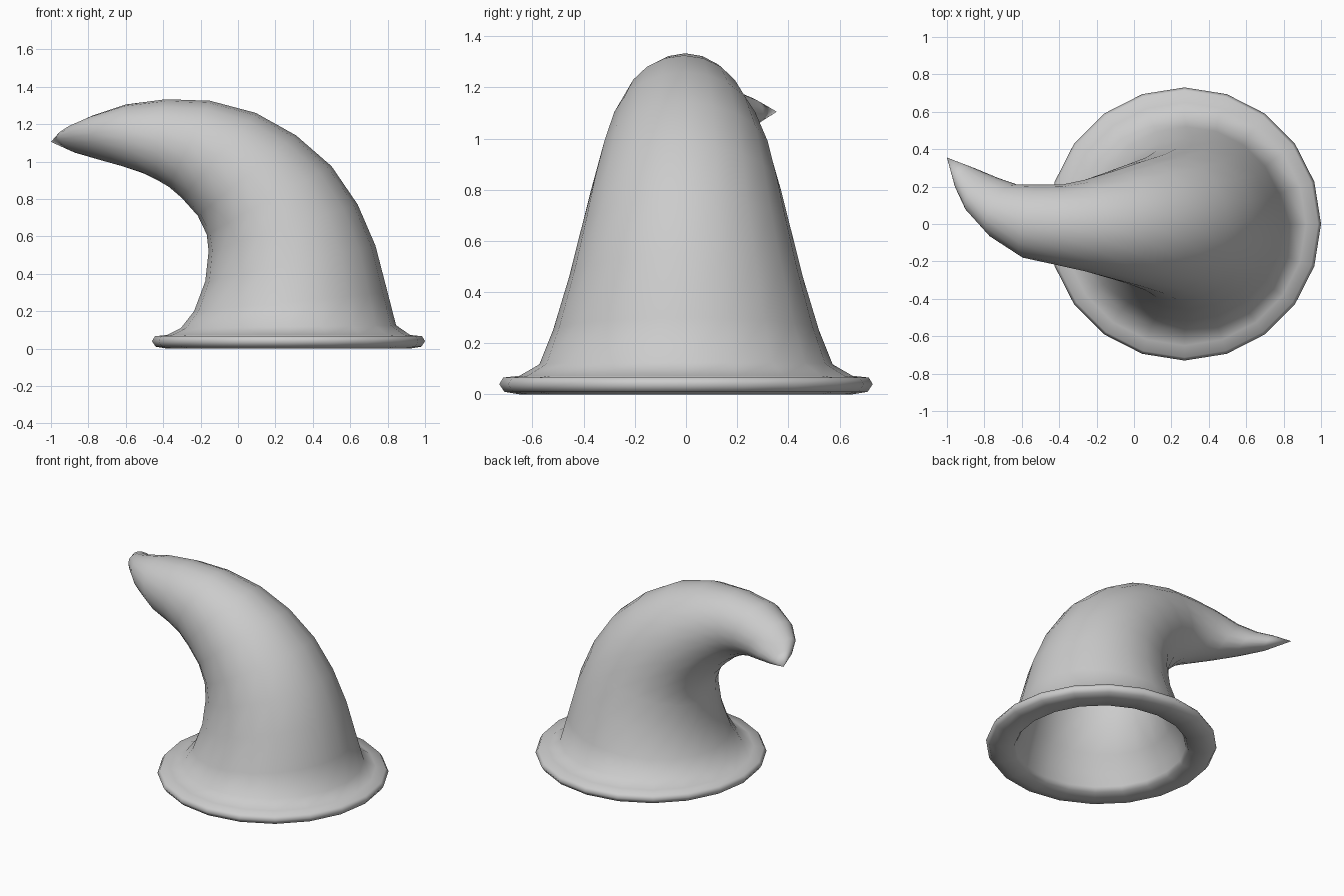
import bpy, bmesh, math
from mathutils import Vector

if "Cube" in bpy.data.objects:
    bpy.data.objects.remove(bpy.data.objects["Cube"])

SIDES = 20
WALL = 0.06

# Horn cross-sections: outer-bend (x, z), inner-bend (x, z), centre y, half-width vector (x, y)
SECTIONS = [
    (0.845, 0.125, -0.305, 0.11, 0, 0, 0.573),
    (0.80, 0.30, -0.235, 0.20, 0, 0, 0.52),
    (0.735, 0.55, -0.175, 0.36, 0, 0, 0.458),
    (0.64, 0.77, -0.157, 0.52, 0, 0, 0.41),
    (0.50, 0.975, -0.167, 0.61, 0, 0, 0.373),
    (0.31, 1.14, -0.215, 0.71, 0, 0, 0.335),
    (0.095, 1.26, -0.30, 0.805, -0.005, 0, 0.29),
    (-0.15, 1.325, -0.37, 0.865, -0.008, 0, 0.245),
    (-0.385, 1.333, -0.43, 0.90, -0.003, 0.02, 0.213),
    (-0.60, 1.305, -0.50, 0.935, 0.015, 0.045, 0.195),
    (-0.78, 1.245, -0.60, 0.97, 0.07, 0.057, 0.142),
    (-0.89, 1.195, -0.72, 1.005, 0.155, 0.057, 0.095),
    (-0.945, 1.16, -0.86, 1.045, 0.245, 0.037, 0.057),
]
TIP = (-1.0, 0.355, 1.105)
# Brim profile (radius, height), from inner lip round to the horn's foot
BRIM = [(0.535, 0.035), (0.553, 0.004), (0.65, 0.0), (0.71, 0.01),
        (0.73, 0.04), (0.714, 0.066), (0.65, 0.073)]

bm = bmesh.new()


def ring(centre, a, b):
    pts = []
    for i in range(SIDES):
        t = 2 * math.pi * i / SIDES
        pts.append(bm.verts.new(centre + a * math.cos(t) + b * math.sin(t)))
    return pts


def section(s, inset=0.0):
    rx, rz, lx, lz, cy, bx, by = s
    c = Vector(((rx + lx) / 2, cy, (rz + lz) / 2))
    a = Vector(((rx - lx) / 2, 0, (rz - lz) / 2))
    b = Vector((bx, by, 0))
    return ring(c, a * (1 - inset / a.length), b * (1 - inset / b.length))


def cap(loop, tip):
    v = bm.verts.new(tip)
    for i in range(SIDES):
        bm.faces.new((loop[i], loop[(i + 1) % SIDES], v))


# Hollow inside, brim and outer skin form one continuous loft
inner = [section(s, WALL) for s in reversed(SECTIONS[:-2])]
brim = [ring(Vector((0.27, 0, z)), Vector((r, 0, 0)), Vector((0, r, 0))) for r, z in BRIM]
outer = [section(s) for s in SECTIONS]
rings = inner + brim + outer
for p, q in zip(rings, rings[1:]):
    for i in range(SIDES):
        j = (i + 1) % SIDES
        bm.faces.new((p[i], p[j], q[j], q[i]))
cap(rings[0], (-0.82, 0.19, 1.10))
cap(rings[-1], TIP)
bmesh.ops.recalc_face_normals(bm, faces=bm.faces[:])

mesh = bpy.data.meshes.new("curved_horn")
bm.to_mesh(mesh)
bm.free()
horn = bpy.data.objects.new("curved_horn", mesh)
bpy.context.collection.objects.link(horn)
for poly in mesh.polygons:
    poly.use_smooth = True
